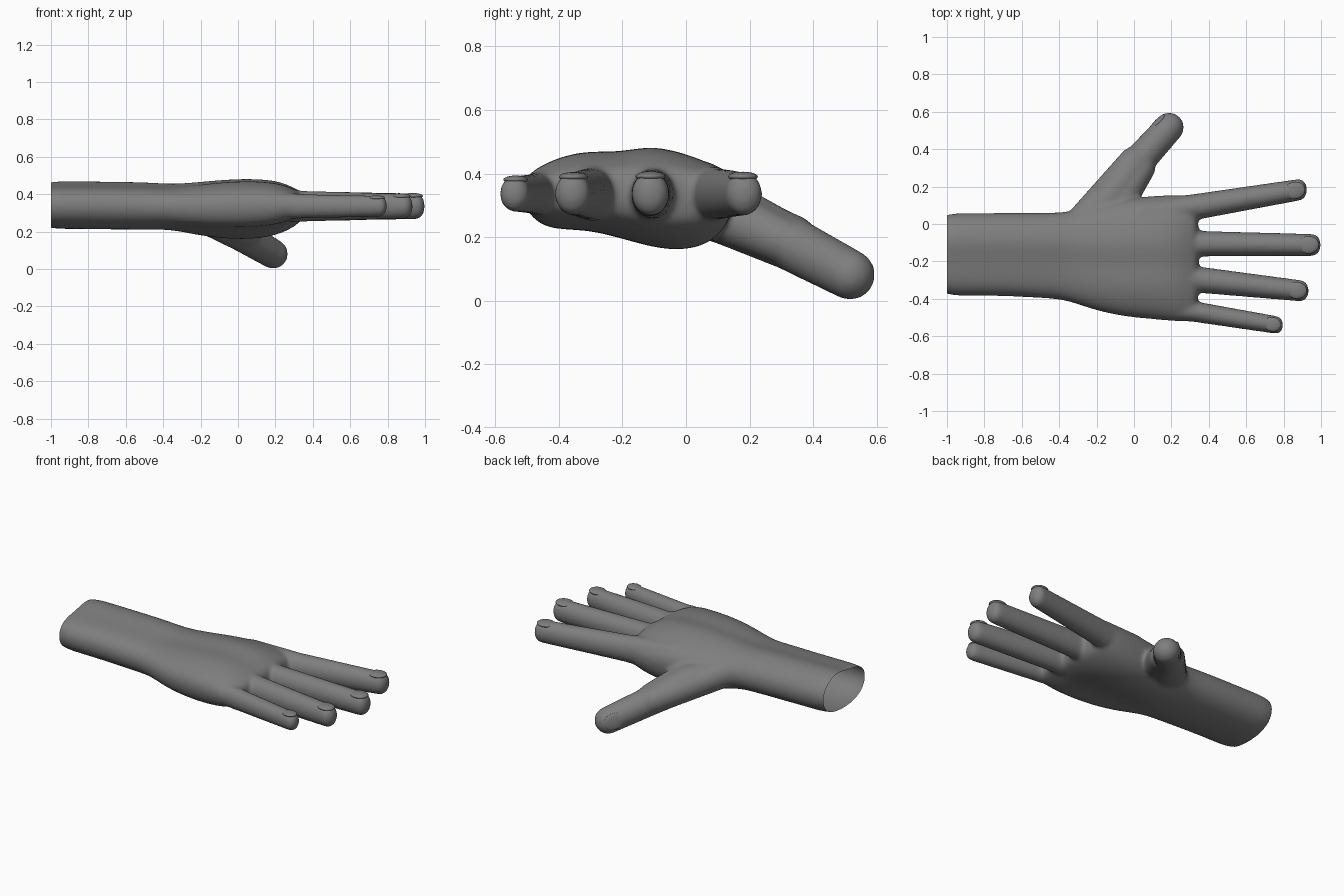
import bpy, bmesh
from mathutils import Vector, Matrix

if "Cube" in bpy.data.objects:
    bpy.data.objects.remove(bpy.data.objects["Cube"])

# Normalised cross-sections (u across, v up), same point order
ARM = [(-1, -.1), (-.95, .35), (-.76, .66), (-.45, .78), (-.1, .86), (.2, 1), (.5, .97),
       (.86, .6), (1, 0), (.86, -.6), (.5, -.93), (0, -1), (-.5, -.93), (-.87, -.6)]
PALM = [(-1, .05), (-.92, .5), (-.68, .76), (-.4, .9), (-.1, .86), (.2, 1), (.5, .86),
        (.86, .58), (1, .1), (.88, -.78), (.5, -1.04), (.1, -.88), (-.4, -.55), (-.86, -.64)]

# x, y min, y max, z min, z max, blend from arm to palm
STATIONS = [(-1.1, -.38, .06, .218, .467, 0), (-.9, -.383, .063, .217, .467, 0),
            (-.7, -.383, .063, .215, .465, 0), (-.48, -.395, .064, .212, .462, 0),
            (-.36, -.405, .065, .212, .452, .2), (-.22, -.46, .10, .18, .464, .7),
            (-.05, -.498, .14, .162, .482, 1), (.1, -.51, .155, .162, .484, 1),
            (.22, -.523, .16, .187, .472, 1), (.29, -.523, .16, .222, .44, 1),
            (.35, -.515, .15, .26, .41, 1)]

# Dark grey skin
SKIN = bpy.data.materials.new("dark_grey")
SKIN.diffuse_color = (.21, .21, .21, 1)
SKIN.use_nodes = True
SKIN.node_tree.nodes["Principled BSDF"].inputs["Base Color"].default_value = SKIN.diffuse_color


def add_object(name, bm):
    mesh = bpy.data.meshes.new(name)
    bmesh.ops.recalc_face_normals(bm, faces=bm.faces)
    bm.to_mesh(mesh)
    bm.free()
    mesh.materials.append(SKIN)
    ob = bpy.data.objects.new(name, mesh)
    bpy.context.collection.objects.link(ob)
    return ob


def apply(ob, kind, **settings):
    mod = ob.modifiers.new(kind, kind)
    for key, value in settings.items():
        setattr(mod, key, value)
    bpy.context.view_layer.objects.active = ob
    bpy.ops.object.modifier_apply(modifier=mod.name)


def loft():
    bm = bmesh.new()
    rings = []
    for x, y0, y1, z0, z1, t in STATIONS:
        ring = []
        for (ua, va), (up, vp) in zip(ARM, PALM):
            u, v = (ua + (up - ua) * t) * 1.03, (va + (vp - va) * t) * 1.04
            ring.append(bm.verts.new((x, (y0 + y1) / 2 + u * (y1 - y0) / 2,
                                      (z0 + z1) / 2 + v * (z1 - z0) / 2)))
        rings.append(ring)
    n = len(ARM)
    for a, b in zip(rings, rings[1:]):
        for i in range(n):
            bm.faces.new((a[i], a[(i + 1) % n], b[(i + 1) % n], b[i]))
    bm.faces.new(rings[0])
    bm.faces.new(rings[-1])
    return add_object("hand", bm)


def capsule(name, a, ra, b, rb, squash=(1, 1, 1)):
    # Tapered capsule: hull around two ellipsoids
    bm = bmesh.new()
    for p, r in ((a, ra), (b, rb)):
        m = Matrix.Translation(p) @ Matrix.Diagonal((*[r * s for s in squash], 1))
        bmesh.ops.create_uvsphere(bm, u_segments=28, v_segments=18, radius=1, matrix=m)
    res = bmesh.ops.convex_hull(bm, input=bm.verts)
    junk = {g for g in res["geom_interior"] if isinstance(g, bmesh.types.BMVert)}
    bmesh.ops.delete(bm, geom=list(junk), context='VERTS')
    return add_object(name, bm)


def nail(name, centre, along, normal, size):
    d = Vector(along).normalized()
    n = Vector(normal)
    n = (n - n.dot(d) * d).normalized()
    rot = Matrix((d, n.cross(d), n)).transposed().to_4x4()
    bm = bmesh.new()
    bmesh.ops.create_uvsphere(bm, u_segments=28, v_segments=14, radius=1,
                              matrix=Matrix.Translation(centre) @ rot @ Matrix.Diagonal((*size, 1)))
    ob = add_object(name, bm)
    ob.data.shade_smooth()


# Forearm and palm
hand = loft()
apply(hand, 'SUBSURF', levels=2)
parts = [hand]

# Fingers: base y, tip x, tip y, base radius, tip radius
FINGERS = {"index": (.09, .882, .183, .07, .058), "middle": (-.105, .955, -.112, .069, .059),
           "ring": (-.295, .892, -.357, .071, .057), "little": (-.468, .762, -.54, .056, .048)}
for name, (by, tx, ty, rb, rt) in FINGERS.items():
    base, tip = Vector((.32, by, .336)), Vector((tx, ty, .336))
    parts.append(capsule(name, base, rb, tip, rt, (.75, 1, 1.18)))
    # Knuckle ridge running back into the palm
    parts.append(capsule(name + "_knuckle", (.05, by * .9 - .02, .355), rb * .95,
                         base, rb, (1, 1, 1.22)))
    d = (tip - base).normalized()
    nail(name + "_nail", tip - d * .022 + Vector((0, 0, rt * .93)), d, (0, 0, 1),
         (rt * .95, rt * .8, rt * .27))

# Thumb, with the broad muscle and web at its base
THUMB = [((-.25, -.02, .31), .085), ((-.13, .14, .27), .1),
         ((.015, .325, .182), .086), ((.188, .517, .081), .079)]
for i, ((a, ra), (b, rb)) in enumerate(zip(THUMB, THUMB[1:])):
    parts.append(capsule(f"thumb_{i}", a, ra, b, rb))
parts.append(capsule("thumb_outer", (-.27, .02, .315), .088, (0, .335, .19), .08))
parts.append(capsule("thumb_web", (-.085, .11, .275), .09, (.04, .3, .19), .075))
axis = Vector((.63, .67, -.39))
side = Vector((-.7, .7, .12)).normalized()
nail("thumb_nail", Vector((.17, .5, .092)) + side * .064, axis, side, (.062, .05, .014))

# Merge into one skin and soften the joins
bpy.ops.object.select_all(action='DESELECT')
for p in parts:
    p.select_set(True)
bpy.context.view_layer.objects.active = hand
bpy.ops.object.join()
apply(hand, 'REMESH', mode='VOXEL', voxel_size=.01)
apply(hand, 'SMOOTH', factor=.5, iterations=16)

# Open cut at the end of the forearm
bm = bmesh.new()
bm.from_mesh(hand.data)
bmesh.ops.bisect_plane(bm, geom=bm.verts[:] + bm.edges[:] + bm.faces[:], plane_co=(-1, 0, 0),
                       plane_no=(-1, 0, 0), clear_outer=True)
bm.to_mesh(hand.data)
bm.free()
hand.data.shade_smooth()
